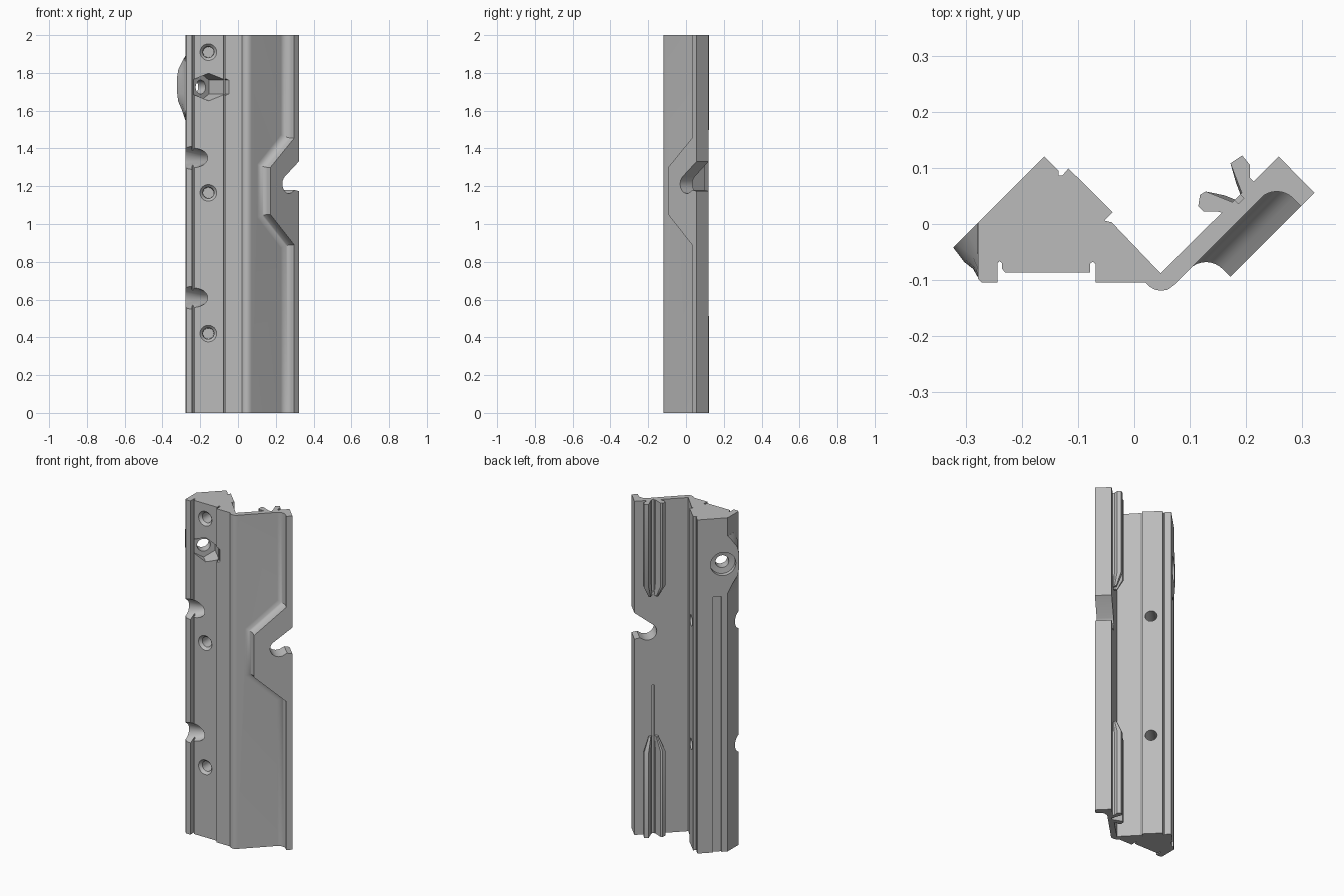
import bpy, bmesh, math
from mathutils import Vector

cube = bpy.data.objects.get("Cube")
if cube:
    bpy.data.objects.remove(cube, do_unlink=True)

metal = bpy.data.materials.new("plain grey metal")
metal.use_nodes = True
GREY = (0.5, 0.5, 0.5, 1)
metal.diffuse_color = GREY
metal.node_tree.nodes["Principled BSDF"].inputs["Base Color"].default_value = GREY

R2 = math.sqrt(2)


def diag(u, w, z):
    """Point in the diagonal frame: u runs along the wing, w through it."""
    return Vector(((u + w) / R2, (u - w) / R2, z))


def loft(name, rings):
    """Closed solid through matching rings of points."""
    bm = bmesh.new()
    rows = [[bm.verts.new(p) for p in ring] for ring in rings]
    n = len(rows[0])
    for a, b in zip(rows, rows[1:]):
        for i in range(n):
            j = (i + 1) % n
            bm.faces.new((a[i], a[j], b[j], b[i]))
    bm.faces.new(rows[0])
    bm.faces.new(rows[-1][::-1])
    bmesh.ops.recalc_face_normals(bm, faces=bm.faces)
    mesh = bpy.data.meshes.new(name)
    bm.to_mesh(mesh)
    bm.free()
    mesh.materials.append(metal)
    ob = bpy.data.objects.new(name, mesh)
    bpy.context.collection.objects.link(ob)
    return ob


def prism(name, pts, z0, z1):
    return loft(name, [[(x, y, z) for x, y in pts] for z in (z0, z1)])


def diag_box(name, u0, u1, w0, w1, z0, z1):
    return loft(name, [[diag(u, w, z) for u, w in
                        ((u0, w0), (u1, w0), (u1, w1), (u0, w1))] for z in (z0, z1)])


def drill(name, origin, axis, stations, n=32):
    """Turned solid: stations are (distance along axis, radius)."""
    axis = Vector(axis).normalized()
    up = Vector((0, 0, 1))
    side = axis.cross(up)
    angles = [math.pi / 2 + math.tau * i / n for i in range(n)]
    return loft(name, [[Vector(origin) + axis * t + r * (math.cos(a) * side + math.sin(a) * up)
                        for a in angles] for t, r in stations])


def combine(target, tool, operation):
    mod = target.modifiers.new(tool.name, "BOOLEAN")
    mod.operation, mod.solver, mod.object = operation, "EXACT", tool
    bpy.context.view_layer.objects.active = target
    bpy.ops.object.modifier_apply(modifier=mod.name)
    bpy.data.objects.remove(tool, do_unlink=True)


# Long bar: block, web and thin diagonal wing
profile = [
    (-0.16, 0.12), (-0.278, 0.002), (-0.278, -0.098), (-0.272, -0.104),
    (-0.243, -0.104), (-0.243, -0.07), (-0.24, -0.066), (-0.235, -0.07),
    (-0.235, -0.08), (-0.23, -0.086), (-0.078, -0.086), (-0.078, -0.07),
    (-0.073, -0.067), (-0.069, -0.071), (-0.069, -0.104), (0.02, -0.104),
    (0.028, -0.112), (0.037, -0.117), (0.047, -0.119), (0.06, -0.117),
    (0.072, -0.108), (0.279, 0.099), (0.258, 0.12), (0.047, -0.088),
    (-0.04, 0.003), (-0.053, 0.006), (-0.038, 0.021), (-0.117, 0.099),
    (-0.128, 0.086), (-0.134, 0.086), (-0.135, 0.095),
]
bar = prism("latch_bar", profile, 0, 2)

# Edge flange widening into a filleted pad, stacked along the wing's thickness
EDGE = 0.267
outline = [(0.233, 0), (0.233, 0.89), (0.055, 1.05), (0.055, 1.30), (0.233, 1.455), (0.233, 2)]


def offset(line, d):
    """Mitred offset of the pad outline toward the fold."""
    vs = [Vector(p) for p in line]
    out = []
    for i, p in enumerate(vs):
        dirs = [(b - a).normalized() for a, b in zip(vs, vs[1:])]
        near = dirs[max(i - 1, 0):i + 1]
        normals = [Vector((-t.y, t.x)) for t in near]
        m = sum(normals, Vector((0, 0))).normalized()
        out.append(p + m * (d / m.dot(normals[0])))
    return out


FRONT, PAD, FILLET = 0.127, 0.188, 0.041
layers = [(PAD, 0), (FRONT + FILLET, 0)]
for k in range(1, 9):
    a = k / 8 * math.pi / 2
    layers.append((FRONT + FILLET * (1 - math.sin(a)), FILLET * (1 - math.cos(a))))
layers.append((0.112, FILLET))
rings = []
for w, d in layers:
    ring = offset(outline, d)
    rings.append([diag(p.x, w, p.y) for p in ring] + [diag(EDGE, w, 2), diag(EDGE, w, 0)])
combine(bar, loft("pad", rings), "UNION")

# Forked ribs with tapered ends on the back of the wing
fork = [
    (0.165, 0.018), (0.15, 0.022), (0.125, 0.022), (0.115, 0.032), (0.118, 0.052),
    (0.128, 0.058), (0.183, 0.036), (0.195, 0.048), (0.172, 0.108), (0.193, 0.122),
    (0.207, 0.105), (0.207, 0.082), (0.22, 0.07),
]
root = Vector((0.19, 0.045))
for name, stops in (("upper_fork", ((1.43, 0.45), (1.5, 1), (2, 1))),
                    ("lower_fork", ((0, 1), (0.51, 1), (0.59, 0.45)))):
    tool = loft(name, [[(*(root + (Vector(p) - root) * s), z) for p in fork] for z, s in stops])
    combine(bar, tool, "UNION")
for z0, z1 in ((-0.1, 0.89), (1.45, 2.1)):
    combine(bar, diag_box("fork_groove", 0.157, 0.171, 0.08, 0.106, z0, z1), "DIFFERENCE")

# Swollen boss on the outer corner around the bolt hole
boss_rings = []
for z, f in ((1.55, 0.02), (1.6, 0.4), (1.65, 0.88), (1.69, 1), (1.78, 1),
             (1.82, 0.85), (1.86, 0.4), (1.89, 0.02)):
    tip = 0.044 * f
    boss_rings.append([(-0.25, 0.03, z), (-0.278 - tip, 0.002 - tip, z),
                       (-0.278 - tip * 0.55, -0.05 - 0.018 * f, z),
                       (-0.278 - tip * 0.2, -0.08, z),
                       (-0.277, -0.097, z), (-0.25, -0.09, z)])
combine(bar, loft("boss", boss_rings), "UNION")

# Shallow rebate down the outer slope
combine(bar, diag_box("rebate", -0.16, -0.115, -0.25, -0.189, -0.1, 1.53), "DIFFERENCE")

# Bolt hole: counterbore on the slope, hexagonal nut pocket from the front
bolt = diag(-0.17, 0, 1.725)
through = (1, -1, 0)
combine(bar, drill("bolt_hole", bolt, through, ((-0.3, 0.07), (-0.17, 0.07), (-0.165, 0.037), (-0.08, 0.037))),
        "DIFFERENCE")
combine(bar, drill("nut_pocket", bolt, through, ((-0.11, 0.073), (0.08, 0.073)), 6), "DIFFERENCE")

# Diagonal screw holes, countersunk at the front corner
for z in (0.61, 1.35):
    combine(bar, drill("corner_hole", diag(0, -0.09, z), (1, 1, 0),
                       ((-0.45, 0.065), (-0.25, 0.062), (-0.16, 0.032), (0.05, 0.032))), "DIFFERENCE")

# Blind holes along the front face
for z in (0.42, 1.165, 1.91):
    combine(bar, drill("front_hole", (-0.157, -0.086, z), (0, 1, 0),
                       ((-0.02, 0.044), (0, 0.044), (0.015, 0.03), (0.09, 0.028))), "DIFFERENCE")

# Keyhole notch through the wing edge
notch = [(0.3, 1.356), *[(0.194 + 0.05 * math.cos(math.radians(a)),
                          1.212 + 0.05 * math.sin(math.radians(a))) for a in range(130, 311, 15)],
         (0.238, 1.18), (0.3, 1.167)]
combine(bar, loft("notch", [[diag(u, w, z) for u, z in notch] for w in (0.03, 0.25)]), "DIFFERENCE")

# Smooth only the rounded areas
bpy.ops.object.select_all(action="DESELECT")
bar.select_set(True)
bpy.context.view_layer.objects.active = bar
bpy.ops.object.shade_smooth_by_angle(angle=math.radians(30))
